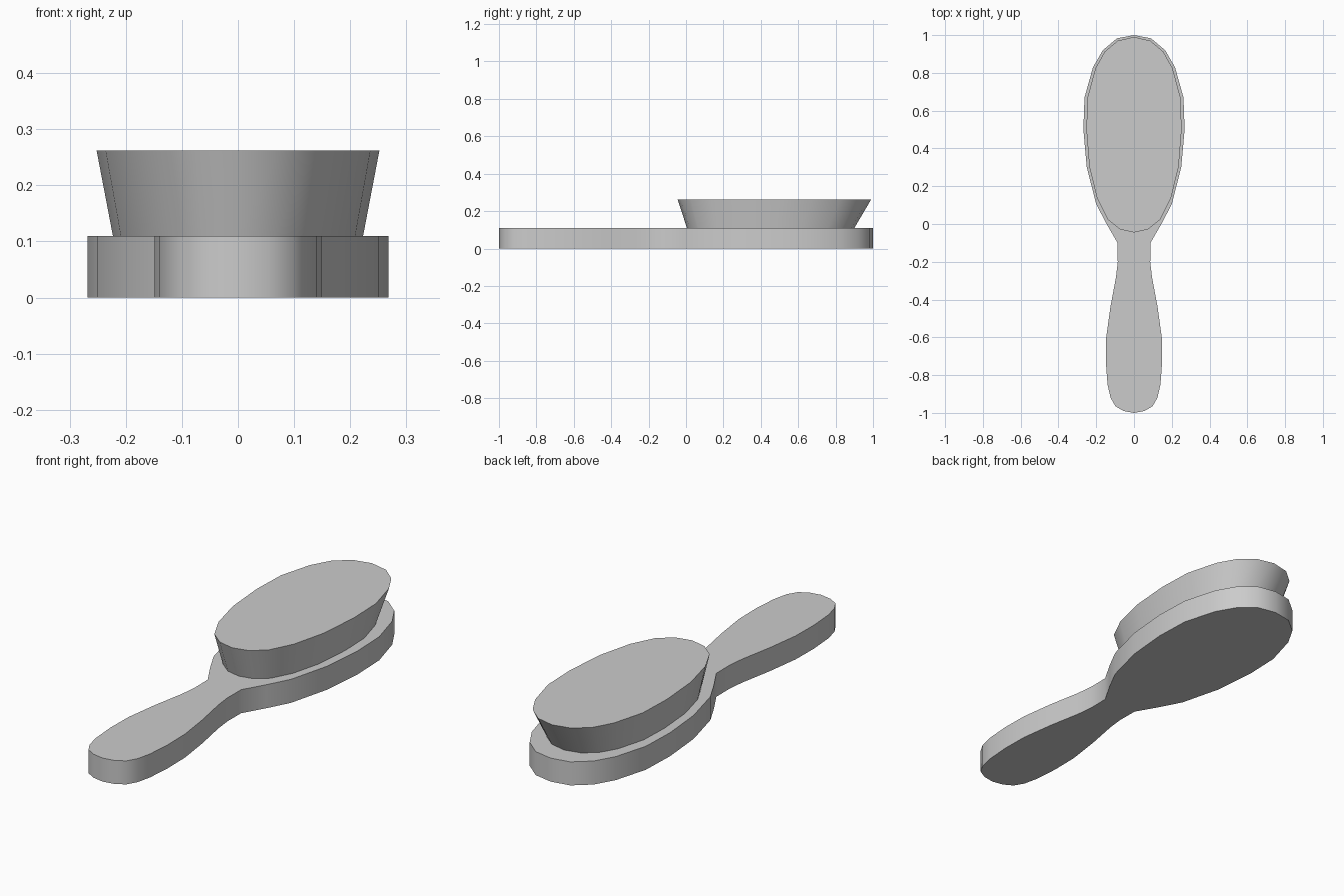
import bpy
import math

if "Cube" in bpy.data.objects:
    bpy.data.objects.remove(bpy.data.objects["Cube"])


def mirrored(half):
    """Right-hand outline from top to bottom, closed with its mirror image."""
    return half + [(-x, y) for x, y in reversed(half[1:-1])]


def loft(name, lower, upper, z0, z1):
    """Solid between two matching outlines."""
    n = len(lower)
    verts = [(x, y, z0) for x, y in lower] + [(x, y, z1) for x, y in upper]
    # outlines run clockwise seen from above
    faces = [tuple(range(n)), tuple(reversed(range(n, 2 * n)))]
    for i in range(n):
        j = (i + 1) % n
        faces.append((j, i, n + i, n + j))
    mesh = bpy.data.meshes.new(name)
    mesh.from_pydata(verts, [], faces)
    obj = bpy.data.objects.new(name, mesh)
    bpy.context.collection.objects.link(obj)
    bpy.ops.object.select_all(action='DESELECT')
    obj.select_set(True)
    bpy.context.view_layer.objects.active = obj
    bpy.ops.object.shade_smooth_by_angle(angle=math.radians(30))
    return obj


# Paddle and handle in one flat slab
body = mirrored([
    (0, 1), (0.09, 0.983), (0.165, 0.92), (0.217, 0.83), (0.262, 0.67),
    (0.268, 0.5), (0.25, 0.3), (0.2, 0.105), (0.145, 0.0), (0.087, -0.1),
    (0.086, -0.2), (0.095, -0.28), (0.125, -0.44), (0.147, -0.6),
    (0.149, -0.73), (0.14, -0.85), (0.124, -0.92), (0.098, -0.965),
    (0.055, -0.99), (0, -1)])
loft("brush_body", body, body, 0, 0.11)

# Bristle block, flaring outwards towards the top
bristle_top = mirrored([
    (0, 0.99), (0.087, 0.97), (0.155, 0.912), (0.204, 0.825), (0.246, 0.67),
    (0.252, 0.5), (0.236, 0.3), (0.195, 0.135), (0.14, 0.025),
    (0.075, -0.028), (0, -0.045)])
bristle_foot = [(x * 0.885, 0.005 + (y + 0.045) * 0.865) for x, y in bristle_top]
loft("bristle_block", bristle_foot, bristle_top, 0.11, 0.262)
